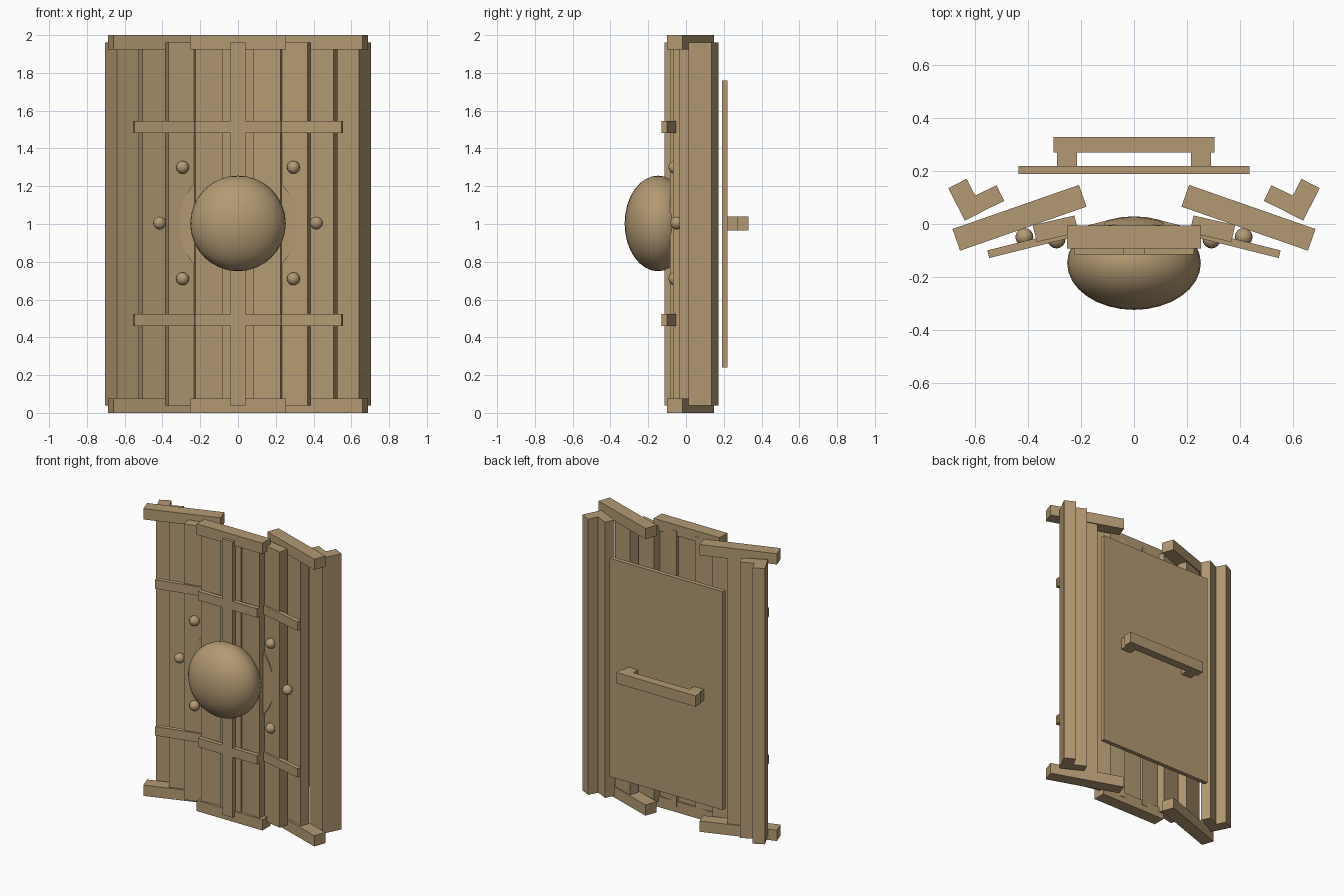
import bpy
from math import radians, sin, cos, pi
from mathutils import Vector

cube = bpy.data.objects.get("Cube")
if cube:
    bpy.data.objects.remove(cube, do_unlink=True)

# One aged wood colour for everything
wood = bpy.data.materials.new("tan_wood")
wood.use_nodes = True
COLOR = (0.45, 0.32, 0.17, 1)
wood.diffuse_color = COLOR
wood.node_tree.nodes["Principled BSDF"].inputs["Base Color"].default_value = COLOR

ARC_Y = 1.268   # centre of the arc the boards are laid on
MID_Z = 1.0


def finish(name):
    obj = bpy.context.object
    obj.name = name
    obj.data.materials.append(wood)
    return obj


def box(name, loc, size, turn=0):
    bpy.ops.mesh.primitive_cube_add(size=1, location=loc, rotation=(0, 0, radians(turn)))
    obj = finish(name)
    obj.scale = size
    return obj


def arc_box(name, radius, angle, z, size):
    """Box placed on the arc, tilted against its curve."""
    a = radians(angle)
    return box(name, (radius * sin(a), ARC_Y - radius * cos(a), z), size, -angle)


def ball(name, loc, size, segments, rings):
    bpy.ops.mesh.primitive_uv_sphere_add(segments=segments, ring_count=rings, radius=1, location=loc)
    obj = finish(name)
    obj.scale = size
    bpy.ops.object.shade_smooth()
    return obj


# Overlapping upright planks
for i in range(-4, 5):
    arc_box(f"plank_{i + 5}", 1.32, i * 6.5, MID_Z, (0.162, 0.066, 1.92))

# Edge posts
for side, label in ((1, "left"), (-1, "right")):
    box(f"edge_post_{label}", (side * 0.637, 0.092, MID_Z), (0.078, 0.138, 1.92), -side * 27)

# Top and bottom rails, three sections each
for z, level in ((0.0375, "bottom"), (1.9625, "top")):
    for i, label in ((-1, "right"), (0, "middle"), (1, "left")):
        arc_box(f"{level}_rail_{label}", 1.318, i * 19.2, z, (0.507, 0.087, 0.075))

# Thin cross bands and the centre strip
for z, level in ((0.492, "lower"), (1.514, "upper")):
    for i, label in ((-1, "right"), (0, "middle"), (1, "left")):
        arc_box(f"{level}_band_{label}", 1.368, i * 14, z, (0.455, 0.03, 0.062))
box("centre_strip", (0, -0.098, MID_Z), (0.08, 0.034, 1.92))

# Boss with its backing disc
ball("boss", (0, -0.148, 1.003), (0.253, 0.177, 0.253), 32, 16)
bpy.ops.mesh.primitive_cylinder_add(vertices=48, radius=0.315, depth=0.035,
                                    location=(0, -0.036, MID_Z), rotation=(pi / 2, 0, 0))
finish("boss_disc")

# Rivets around the boss
for k in range(8):
    a = k * pi / 4
    x = 0.415 * cos(a)
    if abs(x) > 0.1:
        ball(f"rivet_{k}", (x, -0.068 + 0.11 * x * x, MID_Z + 0.005 + 0.295 * round(sin(a) * 1.4)),
             Vector((1, 1, 1)) * 0.034, 16, 10)

# Back panel and handle
box("back_panel", (0, 0.205, MID_Z), (0.874, 0.03, 1.52))
box("handle_grip", (0, 0.3, MID_Z + 0.003), (0.61, 0.06, 0.076))
for side, label in ((1, "left"), (-1, "right")):
    box(f"handle_post_{label}", (side * 0.253, 0.245, MID_Z + 0.003), (0.076, 0.06, 0.076))
